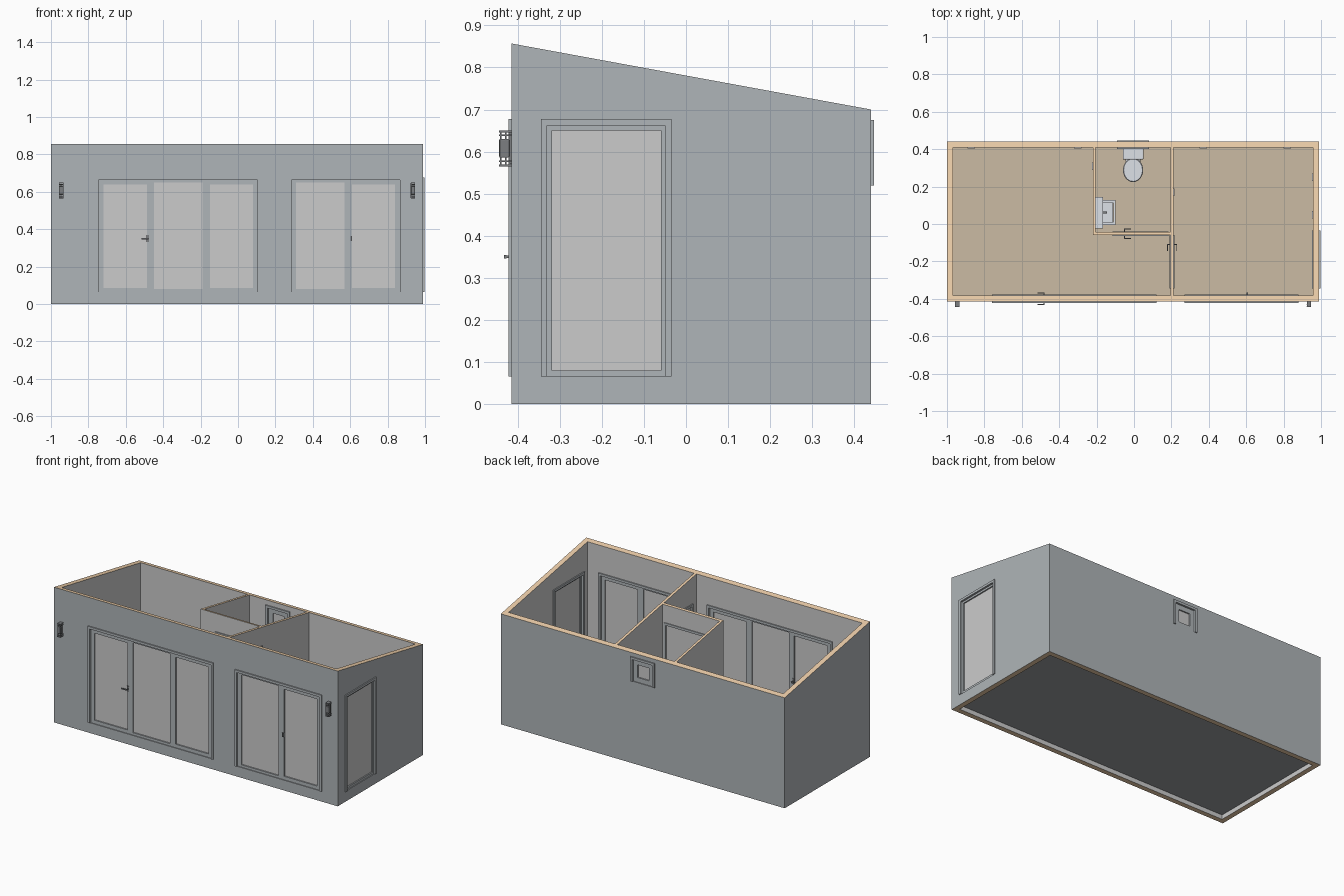
import bpy, bmesh, math

if "Cube" in bpy.data.objects:
    bpy.data.objects.remove(bpy.data.objects["Cube"])

def material(name, r, g, b):
    m = bpy.data.materials.new(name)
    m.diffuse_color = (r, g, b, 1)
    m.use_nodes = True
    m.node_tree.nodes["Principled BSDF"].inputs["Base Color"].default_value = m.diffuse_color
    return m

CLAD = material("cladding", 0.43, 0.46, 0.48)
WOOD = material("wood_core", 0.85, 0.62, 0.40)
FLOOR = material("floor_boards", 0.60, 0.50, 0.37)
BASE = material("base_grey", 0.33, 0.34, 0.35)
DARK = material("dark_metal", 0.2, 0.21, 0.22)
PALE = material("plaster", 0.8, 0.8, 0.8)
CERAMIC = material("ceramic", 0.72, 0.75, 0.8)

def finish(name, bm, mats=()):
    bmesh.ops.recalc_face_normals(bm, faces=bm.faces)
    me = bpy.data.meshes.new(name)
    bm.to_mesh(me)
    bm.free()
    ob = bpy.data.objects.new(name, me)
    bpy.context.collection.objects.link(ob)
    for m in mats:
        me.materials.append(m)
    return ob

def place(axis, u, d, z):
    """u runs along the wall, d through it; axis is the wall's normal."""
    return (u, d, z) if axis == 'y' else (d, u, z)

def prism(name, axis, pts, d0, d1, mat=None):
    bm = bmesh.new()
    a, b = [[bm.verts.new(place(axis, u, d, z)) for u, z in pts] for d in (d0, d1)]
    bm.faces.new(a)
    bm.faces.new(b)
    for i in range(len(pts)):
        j = (i + 1) % len(pts)
        bm.faces.new((a[i], a[j], b[j], b[i]))
    return finish(name, bm, [mat] if mat else [])

def box(name, axis, u0, u1, d0, d1, z0, z1, mat=None, bevel=0):
    ob = prism(name, axis, [(u0, z0), (u1, z0), (u1, z1), (u0, z1)], d0, d1, mat)
    if bevel:
        m = ob.modifiers.new("round", 'BEVEL')
        m.width, m.segments = bevel, 3
    return ob

def nested(name, outer, inner, sides, mats=()):
    """Closed ring between outer and inner rectangles; sides maps corner -> (near, far)."""
    bm = bmesh.new()
    v = [[[bm.verts.new(sides(p, q, s)) for p, q in loop] for s in (0, 1)]
         for loop in (outer, inner)]
    for i in range(4):
        j = (i + 1) % 4
        quads = [(v[0][0][i], v[0][0][j], v[0][1][j], v[0][1][i]),
                 (v[1][0][i], v[1][0][j], v[1][1][j], v[1][1][i]),
                 (v[0][0][i], v[0][0][j], v[1][0][j], v[1][0][i]),
                 (v[0][1][i], v[0][1][j], v[1][1][j], v[1][1][i])]
        for q, k in zip(quads, (0, 1, 2, 2)):
            bm.faces.new(q).material_index = k if len(mats) > 1 else 0
    return finish(name, bm, mats)

def rect(a0, a1, b0, b1):
    return [(a0, b0), (a1, b0), (a1, b1), (a0, b1)]

def frame(name, axis, outer, inner, d0, d1, mat):
    return nested(name, rect(*outer), rect(*inner),
                  lambda u, z, s: place(axis, u, (d0, d1)[s], z), [mat])

def roof(y):
    return 0.857 - (y + 0.415) * 0.157 / 0.855

def cut(ob, holes):
    for i, (axis, u0, u1, d0, d1, z0, z1) in enumerate(holes):
        c = box("cutter", axis, u0, u1, d0 - .03, d1 + .03, z0, z1)
        c.hide_render = True
        m = ob.modifiers.new("opening", 'BOOLEAN')
        m.object, m.solver = c, 'EXACT'
    me = bpy.data.meshes.new_from_object(ob.evaluated_get(bpy.context.evaluated_depsgraph_get()))
    ob.modifiers.clear()
    ob.data = me
    for c in [o for o in bpy.data.objects if o.name.startswith("cutter")]:
        bpy.data.objects.remove(c)

# outer walls with sloping top
shell = nested("outer_walls", rect(-1, .99, -.415, .44), rect(-.968, .958, -.383, .408),
               lambda x, y, s: (x, y, roof(y) if s else 0), [CLAD, PALE, WOOD])
Z0, Z1 = .065, .662
cut(shell, [('y', -.745, .105, -.415, -.383, Z0, Z1), ('y', .285, .865, -.415, -.383, Z0, Z1),
            ('x', -.33, -.05, .958, .99, Z0, Z1), ('y', -.075, .065, .408, .44, .52, .66)])

# partitions
def partition(name, x0, x1, y0, y1, hole=None):
    bm = bmesh.new()
    bmesh.ops.create_cube(bm, size=1)
    for v in bm.verts:
        v.co.x = x1 if v.co.x > 0 else x0
        v.co.y = y1 if v.co.y > 0 else y0
        v.co.z = roof(v.co.y) if v.co.z > 0 else .06
    bm.normal_update()
    for f in bm.faces:
        f.material_index = int(abs(f.normal.z) > .5)
    ob = finish(name, bm, [PALE, WOOD])
    if hole:
        cut(ob, [hole])

partition("long_partition", .195, .212, -.383, .408, ('x', -.33, -.075, .195, .212, Z0, Z1))
partition("bathroom_side_wall", -.22, -.205, -.06, .408)
partition("bathroom_front_wall", -.205, .195, -.06, -.044, ('y', -.1, .17, -.06, -.044, Z0, Z1))

# floor
box("floor_base", 'y', -.968, .958, -.383, .408, .028, .045, BASE)
box("floor_boards", 'y', -.968, .958, -.383, .408, .045, .062, FLOOR)

def trim(name, axis, u0, u1, z0, z1, d0, d1, w=.015):
    pts = [(u0 - w, z0), (u0, z0), (u0, z1), (u1, z1), (u1, z0), (u1 + w, z0),
           (u1 + w, z1 + w), (u0 - w, z1 + w)]
    prism(name, axis, pts, d0, d1, CLAD)

def window(name, axis, d0, d1, leaves, z0=Z0, z1=Z1):
    """leaves: (u0, u1, glass_u0, glass_u1, glass_z0, glass_z1)"""
    u0, u1 = leaves[0][0], leaves[-1][1]
    trim(name + "_trim_a", axis, u0, u1, z0, z1, d0 - .007, d0)
    trim(name + "_trim_b", axis, u0, u1, z0, z1, d1, d1 + .007)
    m = (d0 + d1) / 2
    for i, (a, b, ga, gb, gz0, gz1) in enumerate(leaves):
        frame(f"{name}_sash_{i}", axis, (a, b, z0, z1), (ga, gb, gz0, gz1), m - .011, m + .011, CLAD)
        box(f"{name}_glass_{i}", axis, ga, gb, m - .003, m + .003, gz0, gz1)

LOW, TALL = (.087, .638), (.08, .65)
window("left_doors", 'y', -.415, -.383, [(-.745, -.47, -.72, -.487, *LOW),
       (-.47, -.17, -.45, -.19, *TALL), (-.17, .105, -.15, .08, *LOW)])
window("right_doors", 'y', -.415, -.383, [(.285, .59, .31, .57, *TALL), (.59, .865, .61, .84, *LOW)])
window("side_window", 'x', .958, .99, [(-.33, -.05, -.318, -.06, *TALL)])
window("back_window", 'y', .408, .44, [(-.075, .065, -.045, .035, .55, .63)], .52, .66)

# handles
def handle(name, axis, u, d, out, lever, z=.35):
    e = d + out * .022
    box(name + "_plate", axis, u - .006, u + .006, *sorted((d, d + out * .004)), z - .018, z + .018, DARK)
    box(name + "_stem", axis, u - .003, u + .003, *sorted((d, e)), z - .003, z + .003, DARK)
    box(name + "_lever", axis, *sorted((u - lever * .1, u + lever)), *sorted((e, e - out * .005)),
        z - .004, z + .004, DARK)

handle("entry_handle_out", 'y', -.482, -.41, -1, -.035)
handle("entry_handle_in", 'y', -.482, -.388, 1, -.035)
box("right_lock_plate", 'y', .601, .609, -.418, -.409, .337, .363, DARK)
box("right_inner_handle", 'y', .601, .609, -.389, -.365, .337, .363, DARK)

# inner doors
for nm, ax, u0, u1, d0, d1, hu, lv in (("bathroom_door", 'y', -.1, .17, -.06, -.044, -.05, .035),
                                       ("room_door", 'x', -.33, -.075, .195, .212, -.11, -.035)):
    trim(nm + "_trim_a", ax, u0, u1, Z0, Z1, d0 - .005, d0)
    trim(nm + "_trim_b", ax, u0, u1, Z0, Z1, d1, d1 + .005)
    box(nm, ax, u0, u1, d0 + .003, d1 - .003, Z0, Z1)
    handle(nm + "_handle_a", ax, hu, d0 + .003, -1, lv)
    handle(nm + "_handle_b", ax, hu, d1 - .003, 1, lv)

# wall lights
for i, x in enumerate((-.945, .935)):
    n = f"wall_light_{i}"
    box(n + "_plate", 'y', x - .006, x + .006, -.42, -.415, .57, .645, DARK)
    box(n + "_body", 'y', x - .01, x + .01, -.444, -.42, .586, .63, DARK, .003)
    for z in (.565, .575, .637, .646):
        box(n + "_ring", 'y', x - .011, x + .011, -.445, -.415, z, z + .004, DARK)
    for dx in (-.01, .01):
        for y in (-.442, -.43):
            box(n + "_rail", 'y', x + dx - .0015, x + dx + .0015, y, y + .003, .566, .648, DARK)

# sockets
for i, (ax, u, d) in enumerate((('y', -.87, .406), ('y', -.3, .406), ('y', .37, .406), ('y', .82, .406),
                                ('x', .31, -.222), ('x', .17, .214), ('x', .25, .956), ('x', .05, .956))):
    box(f"socket_{i}", ax, u - .02, u + .02, d - .003, d + .003, .13, .155, CERAMIC)

# toilet
def loft(name, sections, cx, n=28):
    bm = bmesh.new()
    rings = [[bm.verts.new((cx + rx * math.cos(2 * math.pi * k / n),
                            cy + ry * math.sin(2 * math.pi * k / n), z)) for k in range(n)]
             for z, rx, ry, cy in sections]
    for a, b in zip(rings, rings[1:]):
        for k in range(n):
            bm.faces.new((a[k], a[(k + 1) % n], b[(k + 1) % n], b[k]))
    bm.faces.new(rings[0])
    bm.faces.new(rings[-1])
    ob = finish(name, bm, [CERAMIC])
    bpy.context.view_layer.objects.active = ob
    ob.select_set(True)
    bpy.ops.object.shade_smooth_by_angle(angle=math.radians(40))
    ob.select_set(False)

TX = -.005
loft("toilet_bowl", [(.062, .034, .055, .315), (.1, .031, .05, .315), (.14, .042, .056, .3),
                     (.165, .051, .06, .29), (.18, .052, .061, .288)], TX)
loft("toilet_seat", [(.181, .053, .063, .288), (.19, .054, .064, .288), (.194, .05, .06, .288)], TX)
box("toilet_back", 'y', TX - .04, TX + .04, .33, .37, .13, .185, CERAMIC, .006)
box("toilet_tank", 'y', TX - .05, TX + .05, .35, .405, .17, .275, CERAMIC, .008)
box("toilet_tank_lid", 'y', TX - .055, TX + .055, .345, .407, .275, .287, CERAMIC, .004)
loft("flush_button", [(.286, .009, .009, .378), (.29, .009, .009, .378)], TX)

# wash stand and mirror cabinet
box("wash_cabinet", 'y', -.205, -.112, .002, .12, .07, .26, CERAMIC)
frame_ob = nested("wash_basin", rect(-.205, -.1, -.005, .127), rect(-.165, -.11, .01, .112),
                  lambda x, y, s: (x, y, (.26, .29)[s]), [CERAMIC])
box("basin_tap", 'y', -.178, -.145, .056, .066, .31, .318, DARK)
box("basin_tap_post", 'y', -.182, -.174, .057, .065, .288, .32, DARK)
box("mirror_cabinet", 'y', -.205, -.165, -.025, .145, .4, .56, CERAMIC)
